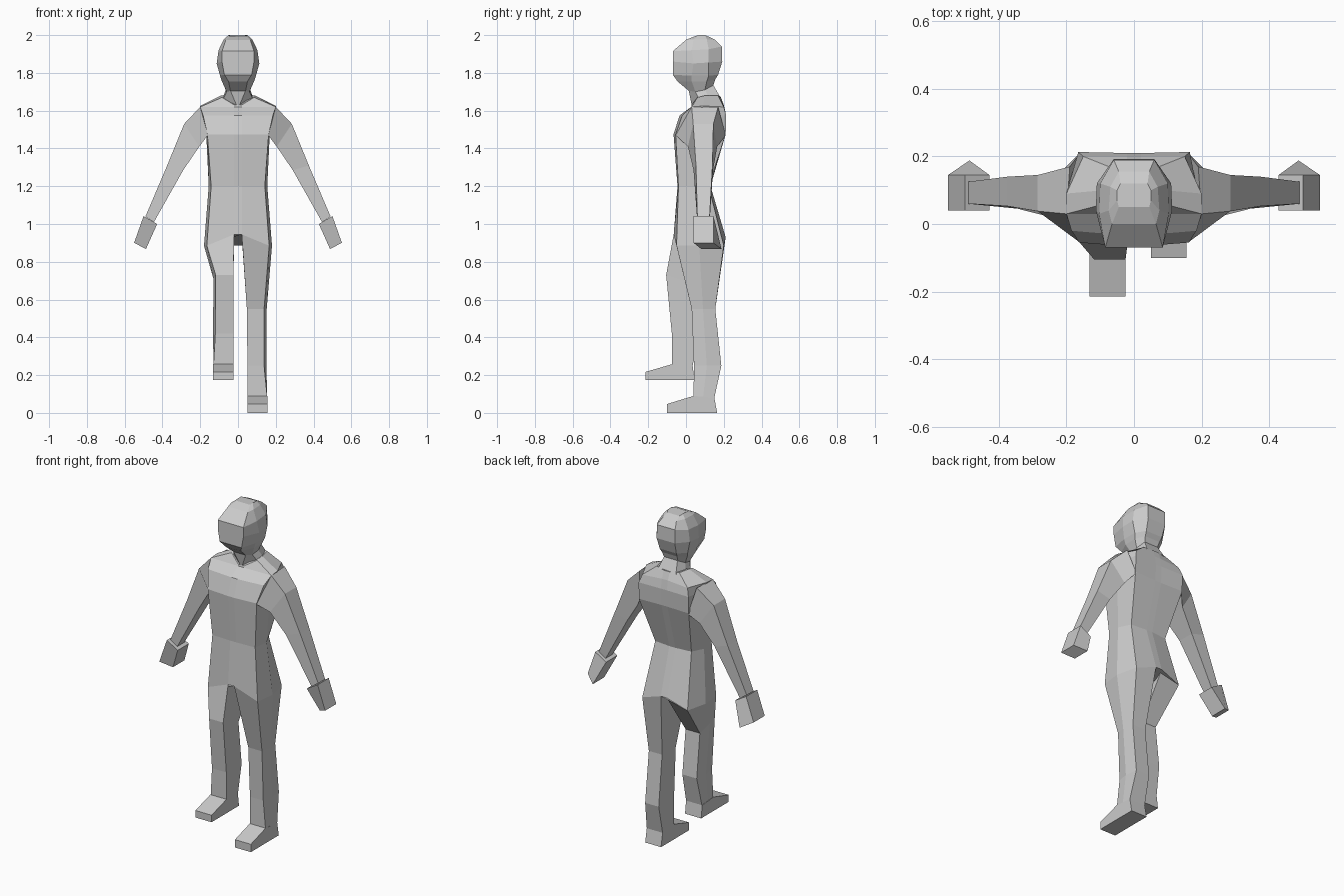
import bpy, bmesh


def loft(name, rings):
    """Skin a list of equal-length point rings and cap both ends (flat shaded)."""
    bm = bmesh.new()
    vs = [[bm.verts.new(p) for p in r] for r in rings]
    n = len(vs[0])
    for a, b in zip(vs, vs[1:]):
        for i in range(n):
            j = (i + 1) % n
            bm.faces.new((a[i], a[j], b[j], b[i]))
    bm.faces.new(vs[0][::-1])
    bm.faces.new(vs[-1])
    bmesh.ops.recalc_face_normals(bm, faces=bm.faces)
    me = bpy.data.meshes.new(name)
    bm.to_mesh(me)
    bm.free()
    ob = bpy.data.objects.new(name, me)
    bpy.context.collection.objects.link(ob)
    return ob


def both(half):
    """Complete a half ring (front to back, x > 0) with its mirror image."""
    return half + [(-x, y, z) for x, y, z in reversed(half)]


def flip(rings):
    return [[(-x, y, z) for x, y, z in r] for r in rings]


def level(z, pts):
    return [(x, y, z) for x, y in pts]


# torso: hips, waist, chest, shoulders, neck base
hip = [(.02, -.065, .945), (.165, -.05, .885), (.18, .07, .885), (.15, .2, .885), (.02, .21, .93)]
torso = [
    hip,
    level(1.2, [(.02, -.045), (.142, -.04), (.155, .05), (.12, .12), (.02, .13)]),
    level(1.475, [(.02, -.066), (.162, -.055), (.168, .06), (.165, .21), (.02, .205)]),
    level(1.575, [(.02, -.034), (.185, -.02), (.195, .06), (.165, .213), (.02, .21)]),
    [(.02, .028, 1.62), (.2, .03, 1.62), (.2, .09, 1.625), (.15, .2, 1.62), (.02, .2, 1.63)],
    [(.02, .03, 1.63), (.085, .06, 1.67), (.09, .1, 1.68), (.075, .17, 1.68), (.02, .183, 1.675)],
]
loft("torso", [both(r) for r in torso])

# neck and head
jaw = [(.04, .015, 1.705), (.06, .05, 1.70), (.065, .1, 1.71), (.045, .145, 1.735)]
loft("neck", [both(r) for r in (
    [(.008, .03, 1.63), (.08, .07, 1.66), (.08, .12, 1.67), (.06, .182, 1.67)], jaw)])
loft("head", [both(r) for r in (
    jaw,
    [(.05, -.045, 1.755), (.085, .03, 1.755), (.085, .11, 1.755), (.05, .155, 1.765)],
    [(.072, -.07, 1.79), (.095, .03, 1.785), (.095, .12, 1.785), (.055, .17, 1.79)],
    [(.085, -.07, 1.86), (.113, .04, 1.85), (.11, .12, 1.855), (.06, .192, 1.86)],
    [(.085, -.07, 1.915), (.103, .03, 1.92), (.1, .12, 1.925), (.06, .19, 1.94)],
    [(.065, 0, 1.975), (.075, .04, 1.978), (.07, .11, 1.978), (.045, .155, 1.975)],
    [(.045, .05, 1.995), (.05, .07, 2.0), (.05, .1, 2.0), (.04, .12, 1.992)],
)])

# arms and mitten hands, mirrored
arm = [
    [(.2, .03, 1.62), (.19, .17, 1.62), (.16, .21, 1.47), (.16, -.055, 1.47)],
    [(.285, .038, 1.53), (.285, .145, 1.53), (.205, .165, 1.41), (.205, .01, 1.41)],
    [(.375, .053, 1.31), (.375, .14, 1.31), (.29, .143, 1.285), (.29, .04, 1.285)],
    [(.49, .06, 1.04), (.49, .125, 1.04), (.445, .125, 1.01), (.445, .06, 1.01)],
]
hand = [
    [(.5, .04, 1.042), (.5, .145, 1.042), (.428, .145, 1.0), (.428, .04, 1.0)],
    [(.55, .04, .9), (.55, .145, .9), (.487, .188, .868), (.487, .08, .868)],
]
for side, turn in (("right", lambda r: r), ("left", flip)):
    loft(side + "_arm", turn(arm))
    loft(side + "_hand", turn(hand))

# straight leg, and lifted leg with the knee forward
straight = [
    hip,
    level(.55, [(.047, .03), (.138, .03), (.152, .09), (.138, .155), (.05, .155)]),
    level(.25, [(.05, .042), (.138, .042), (.15, .11), (.14, .187), (.05, .187)]),
    level(.08, [(.05, .04), (.155, .04), (.155, .09), (.155, .15), (.05, .15)]),
]
lifted = [
    hip,
    [(.025, -.105, .73), (.118, -.105, .73), (.13, -.04, .71), (.12, .04, .68), (.025, .04, .68)],
    level(.42, [(.025, -.075), (.12, -.075), (.132, 0), (.12, .07), (.025, .07)]),
    level(.25, [(.025, -.073), (.13, -.073), (.13, -.02), (.13, .035), (.025, .035)]),
]
loft("straight_leg", straight)
loft("lifted_leg", flip(lifted))


# feet: side profile extruded across the width
def foot(name, x0, x1, profile):
    loft(name, [[(x, y, z) for y, z in profile] for x in (x0, x1)])


foot("straight_foot", .05, .155, [(.04, .09), (-.1, .047), (-.1, 0), (.165, 0), (.15, .08)])
foot("lifted_foot", -.132, -.025, [(-.073, .258), (-.215, .217), (-.215, .175), (.045, .175), (.035, .25)])
